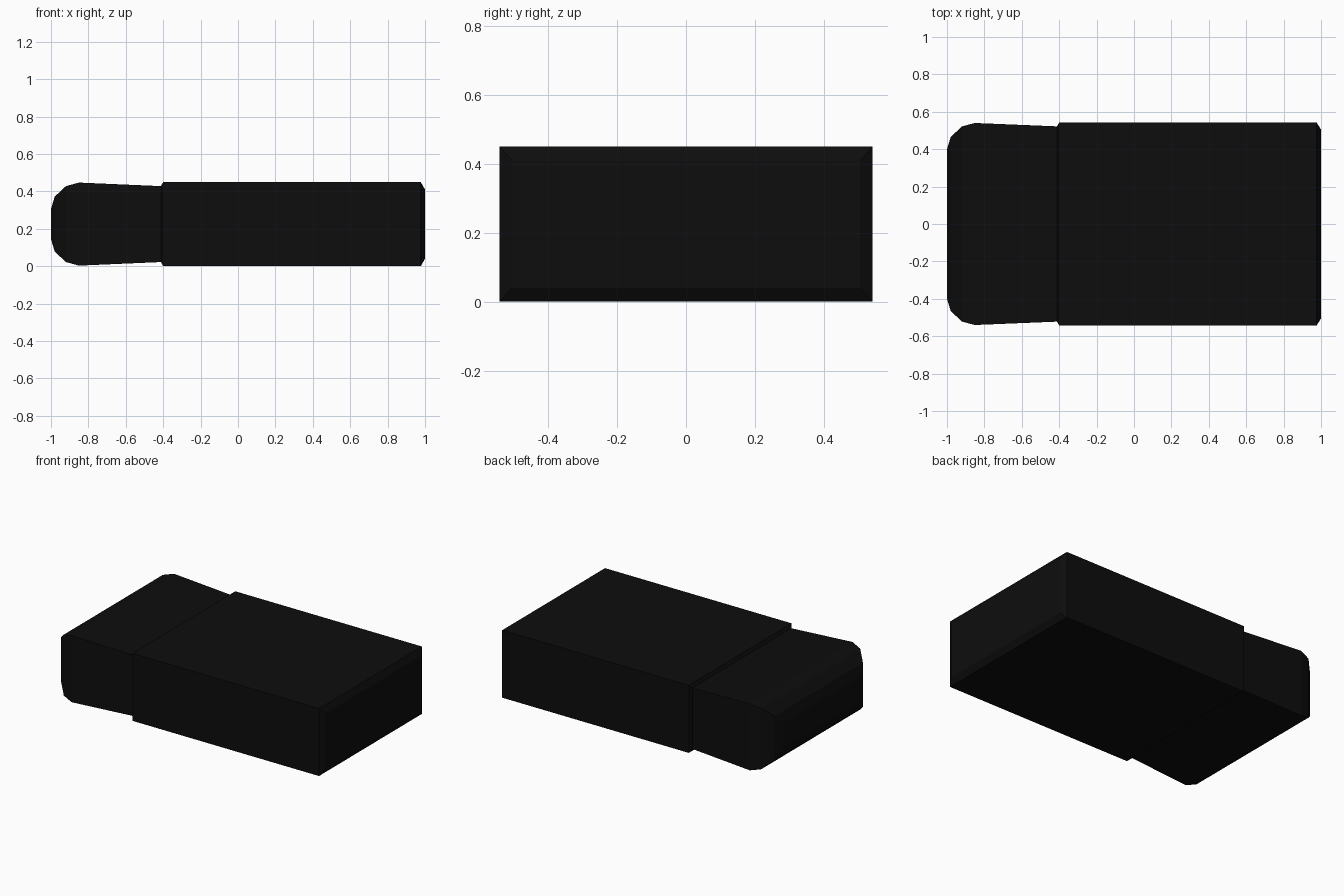
import bpy, bmesh

if "Cube" in bpy.data.objects:
    bpy.data.objects.remove(bpy.data.objects["Cube"])

MID_Z = 0.225

black = bpy.data.materials.new("black")
black.diffuse_color = (0.004, 0.004, 0.004, 1)
black.use_nodes = True
black.node_tree.nodes["Principled BSDF"].inputs["Base Color"].default_value = black.diffuse_color


def loft(name, sections, cap_start=False, cap_end=False):
    """Skin rectangular sections (x, half_y, half_z) along the x axis."""
    bm = bmesh.new()
    rings = [[bm.verts.new((x, sy * hy, MID_Z + sz * hz))
              for sy, sz in ((-1, -1), (1, -1), (1, 1), (-1, 1))]
             for x, hy, hz in sections]
    for a, b in zip(rings, rings[1:]):
        for i in range(4):
            j = (i + 1) % 4
            bm.faces.new((a[i], b[i], b[j], a[j]))
    if cap_start:
        bm.faces.new(rings[0])
    if cap_end:
        bm.faces.new(rings[-1][::-1])
    # both loops above face inwards, so turn them all out
    bmesh.ops.reverse_faces(bm, faces=bm.faces[:])
    centre_face = max(bm.faces, key=lambda f: f.calc_center_median().z)
    centre_face.normal_update()
    if centre_face.normal.z < 0:
        bmesh.ops.reverse_faces(bm, faces=bm.faces[:])
    mesh = bpy.data.meshes.new(name)
    bm.to_mesh(mesh)
    bm.free()
    mesh.materials.append(black)
    obj = bpy.data.objects.new(name, mesh)
    bpy.context.collection.objects.link(obj)
    return obj


# rounded tip, tapering towards the sleeve
loft("rubber_tip", [(-1.0, 0.40, 0.08), (-0.98, 0.465, 0.147), (-0.92, 0.522, 0.203),
                    (-0.85, 0.54, 0.222), (-0.412, 0.522, 0.203)], cap_start=True)

# sleeve with a small stepped lip and a chamfered end
loft("sleeve", [(-0.412, 0.522, 0.203), (-0.40, 0.542, 0.225),
                (0.977, 0.542, 0.225), (1.0, 0.505, 0.185)], cap_end=True)
